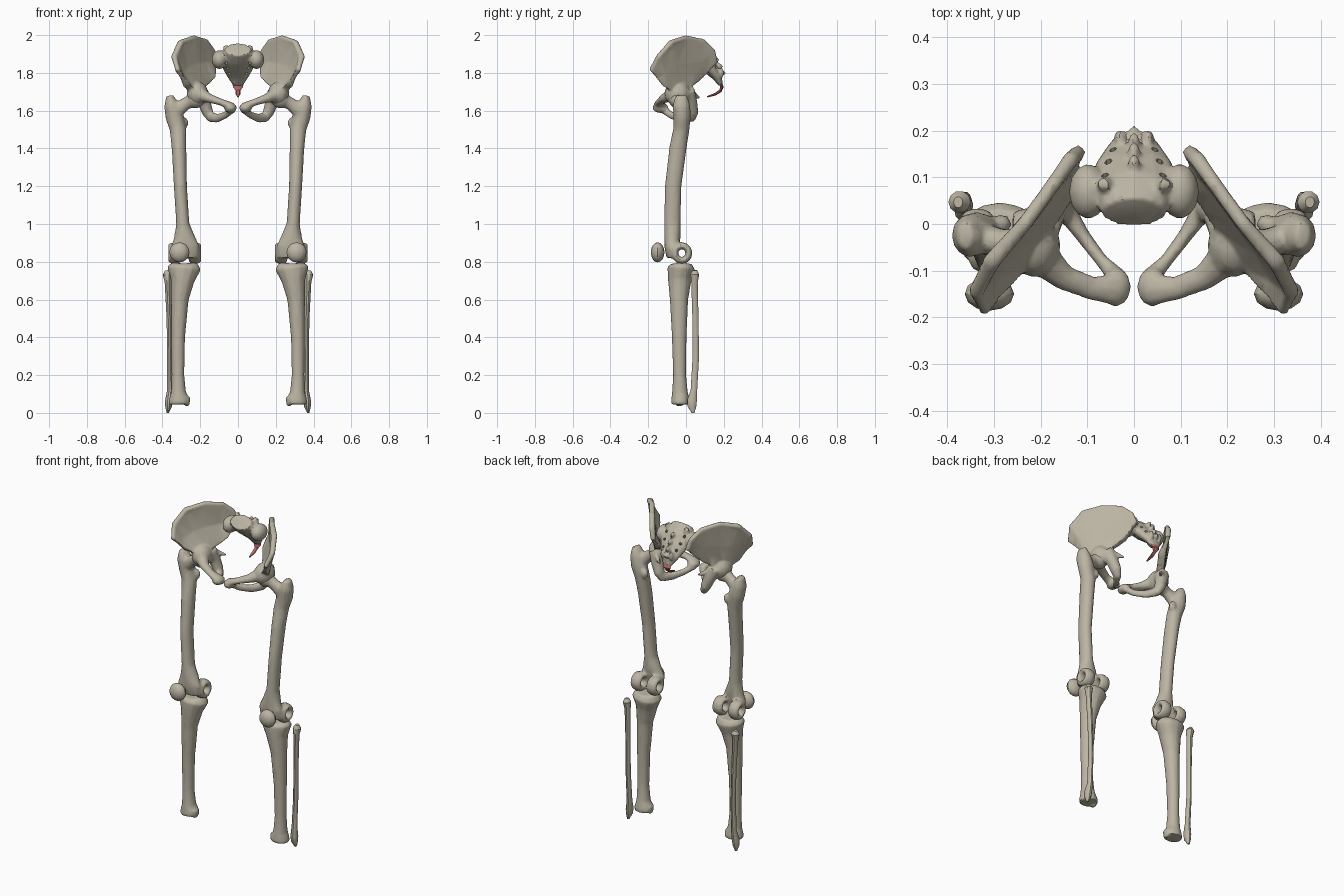
import bpy, bmesh, math
from mathutils import Vector, Matrix


def material(name, rgb):
    m = bpy.data.materials.new(name)
    m.diffuse_color = (*rgb, 1)
    return m


BONE = material("bone", (0.50, 0.46, 0.37))
RED = material("tail_red", (0.50, 0.16, 0.15))
X, Z = Vector((1, 0, 0)), Vector((0, 0, 1))


def loft(bm, rings, closed=False):
    vs = [[bm.verts.new(p) for p in r] for r in rings]
    n = len(vs[0])
    for k in range(len(vs) if closed else len(vs) - 1):
        a, b = vs[k], vs[(k + 1) % len(vs)]
        for i in range(n):
            bm.faces.new((a[i], a[(i + 1) % n], b[(i + 1) % n], b[i]))
    if not closed:
        bm.faces.new(vs[0])
        bm.faces.new(vs[-1])


def tube(bm, pts, side=X, sides=10, closed=False):
    """pts: (x, y, z, radius along side, radius across)"""
    c = [Vector(p[:3]) for p in pts]
    n, rings = len(c), []
    for i, p in enumerate(pts):
        if closed:
            t = c[(i + 1) % n] - c[i - 1]
        else:
            t = c[min(i + 1, n - 1)] - c[max(i - 1, 0)]
        t.normalize()
        u = (side - t * side.dot(t)).normalized()
        v = t.cross(u)
        rings.append([c[i] + u * p[3] * math.cos(a) + v * p[4] * math.sin(a)
                      for a in (2 * math.pi * k / sides for k in range(sides))])
    loft(bm, rings, closed)


def ball(bm, loc, r, seg=12):
    bmesh.ops.create_uvsphere(bm, u_segments=seg, v_segments=seg - 4, radius=1,
                              matrix=Matrix.Translation(loc) @ Matrix.Diagonal((*r, 1)))


def make(name, bm, mat=BONE, voxel=0, ratio=0.3, mirror=True, cutter=None):
    bmesh.ops.recalc_face_normals(bm, faces=bm.faces)
    me = bpy.data.meshes.new(name)
    bm.to_mesh(me)
    bm.free()
    ob = bpy.data.objects.new(name, me)
    bpy.context.collection.objects.link(ob)
    if voxel:
        r = ob.modifiers.new("fuse", 'REMESH')
        r.mode, r.voxel_size = 'VOXEL', voxel
        s = ob.modifiers.new("soften", 'SMOOTH')
        s.factor, s.iterations = 0.5, 3
        if cutter:
            b = ob.modifiers.new("holes", 'BOOLEAN')
            b.operation, b.object = 'DIFFERENCE', cutter
        ob.modifiers.new("facet", 'DECIMATE').ratio = ratio
    if mirror:
        ob.modifiers.new("other_side", 'MIRROR').use_mirror_merge = False
    # bake the modifiers so shading applies to the final faces
    dg = bpy.context.evaluated_depsgraph_get()
    new = bpy.data.meshes.new_from_object(ob.evaluated_get(dg))
    ob.modifiers.clear()
    ob.data = new
    new.materials.clear()
    new.materials.append(mat)
    bpy.ops.object.select_all(action='DESELECT')
    ob.select_set(True)
    bpy.context.view_layer.objects.active = ob
    bpy.ops.object.shade_smooth_by_angle(angle=math.radians(35))
    return ob


# --- hip bones: iliac blade, crest, socket, pubic and sitting bone ring
bm = bmesh.new()
crest = [(.118, .155, 1.85), (.135, .14, 1.915), (.17, .09, 1.965), (.235, 0, 1.985),
         (.305, -.08, 1.96), (.338, -.145, 1.885), (.318, -.185, 1.81)]
base = [(.13, .12, 1.81), (.135, .08, 1.775), (.16, .045, 1.745), (.19, 0, 1.72),
        (.22, -.05, 1.71), (.25, -.09, 1.71), (.27, -.125, 1.735)]
cr, ba = [Vector(p) for p in crest], [Vector(p) for p in base]
rings = []
for i in range(7):
    c, b = cr[i], ba[i]
    n = (cr[min(i + 1, 6)] - cr[max(i - 1, 0)]).cross(c - b).normalized()
    if n.x < 0:
        n = -n
    bulge = n * .012 * math.sin(math.pi * i / 6)
    m = (c + b) / 2 + bulge
    rings.append([c + n * .014, m + n * .011, b + n * .022,
                  b - n * .022, m - n * .011, c - n * .014])
loft(bm, rings)
tube(bm, [(*p, .015, r) for p, r in zip(crest, (.016, .018, .016, .016, .02, .018, .014))], side=Z, sides=8)
ball(bm, (.215, -.045, 1.69), (.058, .07, .065))
tube(bm, [(.20, -.07, 1.685, .04, .04), (.15, -.115, 1.665, .024, .028),
          (.09, -.138, 1.645, .018, .026), (.035, -.14, 1.622, .022, .036)], side=Z)
ball(bm, (.04, -.135, 1.615), (.034, .043, .027))
tube(bm, [(.03, -.12, 1.605, .018, .022), (.07, -.078, 1.575, .02, .014),
          (.11, -.025, 1.56, .024, .016), (.14, .02, 1.565, .028, .022)], side=Z)
tube(bm, [(.20, .0, 1.70, .045, .05), (.18, .025, 1.645, .036, .036),
          (.16, .033, 1.59, .03, .034), (.14, .025, 1.548, .018, .022)])
tube(bm, [(.175, .04, 1.685, .02, .014), (.13, .07, 1.668, .007, .006)], side=Z)
make("hip_bone", bm, voxel=.007, ratio=.2)

# --- sacrum: tapering fused body, wings, rear processes, nerve holes
bm = bmesh.new()
cutbm = bmesh.new()
tube(bm, [(0, .025, 1.925, .07, .046), (0, .075, 1.88, .09, .05), (0, .125, 1.83, .085, .04),
          (0, .165, 1.78, .058, .026), (0, .185, 1.735, .028, .012)], sides=12)
for z, y in ((1.905, .13), (1.87, .155), (1.835, .175), (1.80, .19)):
    ball(bm, (0, y, z), (.014, .022, .016), 8)
for s in (-1, 1):
    ball(bm, (s * .098, .07, 1.87), (.042, .06, .05))
    tube(bm, [(s * .055, .085, 1.89, .022, .02), (s * .066, .085, 1.945, .014, .014)], sides=8)
    ball(bm, (s * .03, .185, 1.80), (.014, .018, .03), 8)
    for z, y, x in ((1.885, .085, .062), (1.85, .115, .055), (1.815, .14, .045)):
        d = Vector((0, .07, .055))
        p = Vector((s * x, y, z))
        tube(cutbm, [(*(p - d), .009, .009), (*(p + d), .008, .008)], sides=6)
cut = make("hole_cutter", cutbm, mirror=False)
cut.hide_render = True
make("sacrum", bm, voxel=.007, ratio=.35, mirror=False, cutter=cut)
bpy.data.objects.remove(cut)

# --- tail bone
bm = bmesh.new()
tube(bm, [(0, .184, 1.745, .03, .008), (0, .19, 1.725, .026, .009), (0, .182, 1.705, .012, .008),
          (0, .155, 1.687, .012, .007), (0, .112, 1.673, .004, .004)], sides=8)
make("tail_bone", bm, RED, mirror=False)

# --- thigh bones: shaft, neck, head, open knuckle loops
bm = bmesh.new()
tube(bm, [(.362, -.025, 1.68, .018, .03), (.352, -.025, 1.63, .04, .047),
          (.337, -.02, 1.57, .048, .046), (.318, -.025, 1.5, .044, .043),
          (.312, -.043, 1.4, .039, .046), (.305, -.068, 1.2, .035, .044),
          (.292, -.072, 1.0, .035, .044), (.284, -.072, .93, .056, .044),
          (.28, -.077, .88, .077, .038), (.28, -.075, .82, .07, .028)], sides=12)
tube(bm, [(.34, -.03, 1.59, .045, .035), (.28, -.04, 1.635, .034, .03),
          (.235, -.045, 1.66, .036, .036)], side=Z)
ball(bm, (.225, -.045, 1.662), (.05, .05, .05))
ball(bm, (.285, .0, 1.535), (.024, .022, .032), 8)
for x in (.228, .336):
    tube(bm, [(x, -.022 + .038 * math.cos(a), .846 + .04 * math.sin(a), .036, .019)
              for a in (math.pi * k / 6 for k in range(12))], closed=True, sides=8)
make("thigh_bone", bm, voxel=.008, ratio=.2)

# --- kneecaps
bm = bmesh.new()
ball(bm, (.31, -.15, .85), (.053, .036, .053))
make("kneecap", bm)

# --- shin bones: plateau, shaft, inner ankle knob
bm = bmesh.new()
tube(bm, [(.286, -.025, .79, .074, .055), (.286, -.025, .765, .09, .074),
          (.294, -.034, .70, .063, .062), (.308, -.037, .6, .047, .049),
          (.317, -.036, .4, .037, .039), (.318, -.034, .2, .034, .035),
          (.315, -.032, .11, .04, .042), (.311, -.03, .065, .057, .05),
          (.31, -.03, .045, .056, .048)], sides=12)
tube(bm, [(.275, -.035, .08, .024, .032), (.268, -.035, .035, .011, .018)], sides=8)
ball(bm, (.245, -.025, .782), (.036, .05, .014))
ball(bm, (.328, -.025, .782), (.036, .05, .014))
make("shin_bone", bm, voxel=.008, ratio=.22)

# --- outer calf bones
bm = bmesh.new()
tube(bm, [(.377, .047, .755, .01, .012), (.374, .047, .735, .024, .024),
          (.371, .045, .69, .017, .018), (.365, .05, .5, .013, .017),
          (.362, .052, .3, .013, .018), (.36, .042, .12, .015, .018),
          (.366, .032, .065, .02, .027), (.368, .032, .035, .018, .024),
          (.372, .038, 0, .006, .008)], sides=10)
make("calf_bone", bm)
